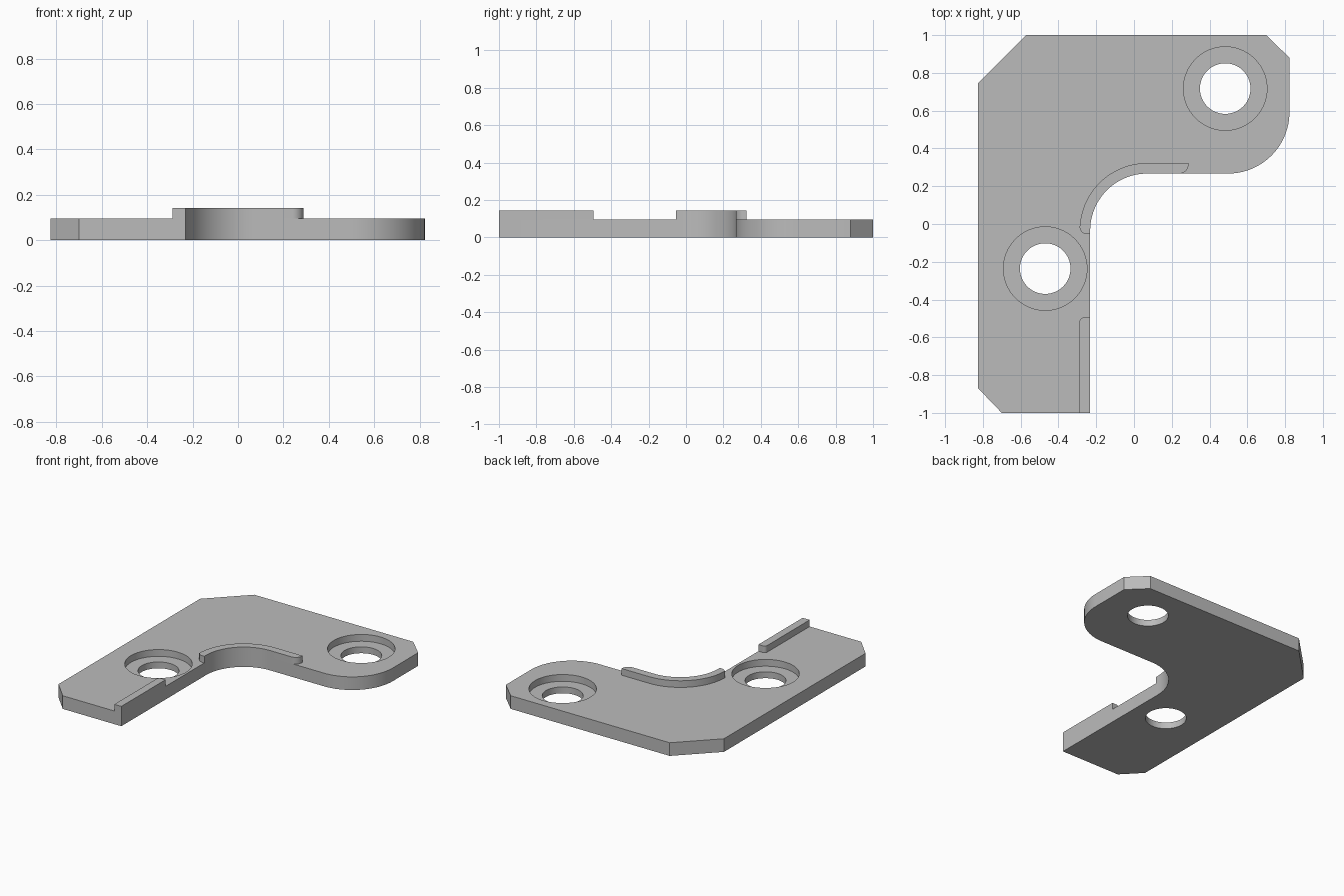
import bpy, bmesh, math

if "Cube" in bpy.data.objects:
    bpy.data.objects.remove(bpy.data.objects["Cube"])

PLATE_H, RIM_H, FLOOR_Z = 0.095, 0.143, 0.046
HOLES = [(0.483, 0.717), (-0.47, -0.236)]

grey = bpy.data.materials.new("light_grey")
grey.diffuse_color = (0.5, 0.5, 0.5, 1)
grey.use_nodes = True
grey.node_tree.nodes["Principled BSDF"].inputs["Base Color"].default_value = grey.diffuse_color


def arc(cx, cy, r, a0, a1, n=24):
    """Points on an arc, angles in degrees."""
    angles = [math.radians(a0 + (a1 - a0) * i / n) for i in range(n + 1)]
    return [(cx + r * math.cos(a), cy + r * math.sin(a)) for a in angles]


def prism(name, outline, z0, z1):
    """Extrude a flat outline from z0 to z1."""
    bm = bmesh.new()
    face = bm.faces.new([bm.verts.new((x, y, z0)) for x, y in outline])
    top = bmesh.ops.extrude_face_region(bm, geom=[face])["geom"]
    bmesh.ops.translate(bm, vec=(0, 0, z1 - z0),
                        verts=[v for v in top if isinstance(v, bmesh.types.BMVert)])
    bmesh.ops.recalc_face_normals(bm, faces=bm.faces)
    mesh = bpy.data.meshes.new(name)
    bm.to_mesh(mesh)
    bm.free()
    mesh.materials.append(grey)
    obj = bpy.data.objects.new(name, mesh)
    bpy.context.collection.objects.link(obj)
    return obj


def smooth(obj):
    bpy.ops.object.select_all(action='DESELECT')
    obj.select_set(True)
    bpy.context.view_layer.objects.active = obj
    bpy.ops.object.shade_smooth_by_angle(angle=math.radians(30))


# L-shaped plate: chamfered outer corners, rounded arm end, inner fillet
CX, CY, R = 0.07, -0.035, 0.302
plate = prism("corner_plate",
              [(-0.825, 0.745), (-0.57, 1), (0.70, 1), (0.823, 0.88)]
              + arc(0.498, 0.592, 0.325, 0, -90)
              + arc(CX, CY, R, 90, 180)
              + [(-0.232, -1), (-0.70, -1), (-0.825, -0.87)], 0, PLATE_H)

# Counterbored screw holes
cutters = []
for i, (x, y) in enumerate(HOLES):
    for part, r, z0, z1 in (("through_hole", 0.134, -0.1, 0.3),
                            ("counterbore", 0.221, FLOOR_Z, 0.3)):
        cutter = prism(f"{part}_cutter_{i + 1}", arc(x, y, r, 0, 354.375, 63), z0, z1)
        cutter.hide_render = True
        cutters.append(cutter)
        mod = plate.modifiers.new(part, 'BOOLEAN')
        mod.operation, mod.solver, mod.object = 'DIFFERENCE', 'EXACT', cutter
bpy.context.view_layer.objects.active = plate
for mod in list(plate.modifiers):
    bpy.ops.object.modifier_apply(modifier=mod.name)
for cutter in cutters:
    bpy.data.objects.remove(cutter)

# Raised lip following the inner fillet, with rounded ends
lip = prism("curved_lip",
            arc(CX, CY, R, 180, 90)
            + arc(0.239, 0.317, 0.05, -90, 0, 8) + [(0.289, 0.323)]
            + arc(CX, CY, R + 0.056, 90, 180)
            + arc(-0.25, -0.015, 0.038, 190, 270, 8) + [(-0.232, -0.053)],
            PLATE_H, RIM_H)

# Straight lip along the lower arm, with one rounded corner
bar = prism("straight_lip",
            [(-0.232, -1), (-0.232, -0.495)]
            + arc(-0.266, -0.517, 0.022, 90, 180, 8) + [(-0.288, -1)],
            PLATE_H, RIM_H)

for obj in (plate, lip, bar):
    smooth(obj)
